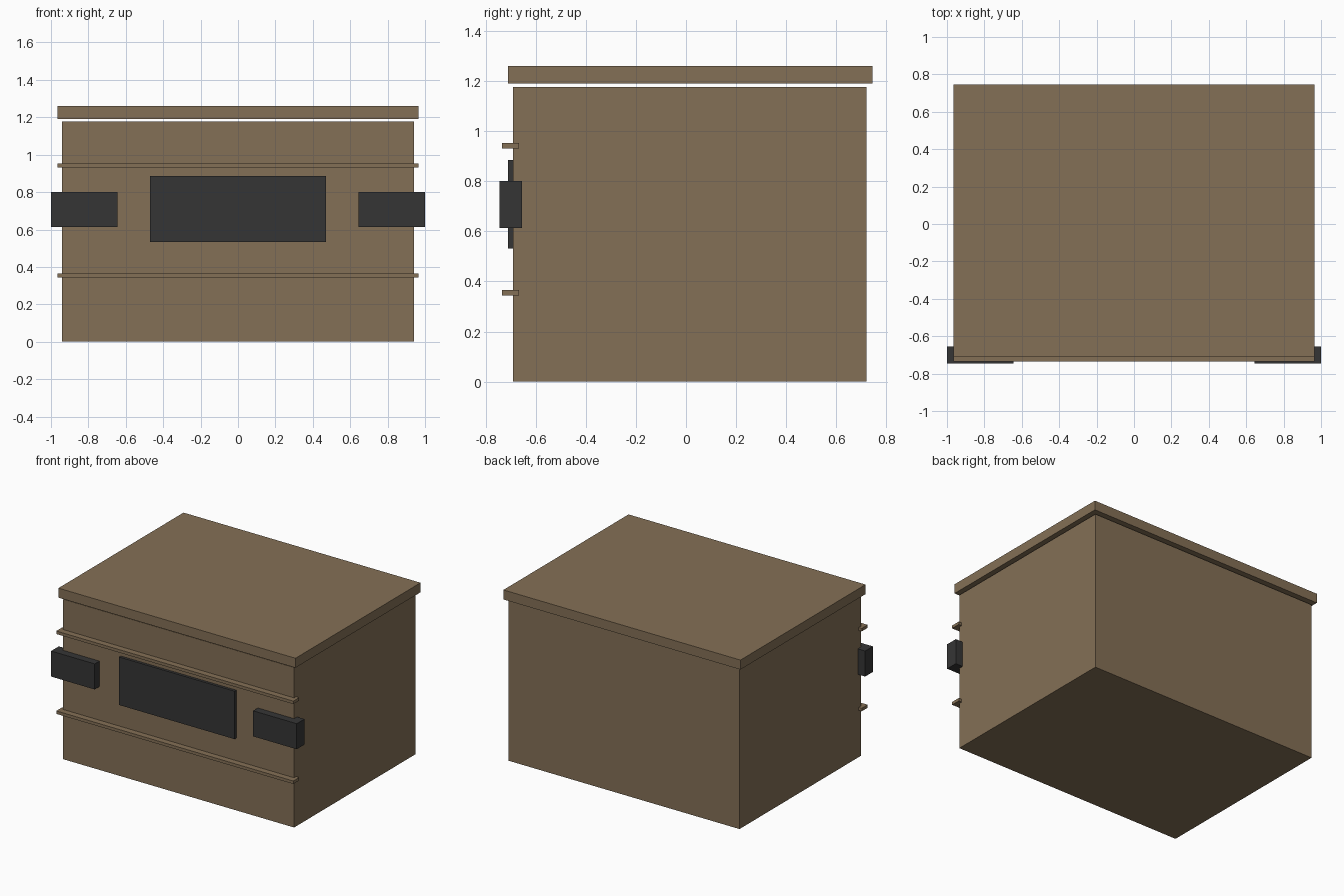
import bpy

cube = bpy.data.objects.get("Cube")
if cube:
    bpy.data.objects.remove(cube, do_unlink=True)


def make_material(name, rgb):
    mat = bpy.data.materials.new(name)
    mat.use_nodes = True
    color = (*rgb, 1.0)
    mat.diffuse_color = color
    mat.node_tree.nodes["Principled BSDF"].inputs["Base Color"].default_value = color
    return mat


brown = make_material("crate brown", (0.231, 0.162, 0.093))
dark = make_material("dark grey", (0.036, 0.036, 0.036))


def box(name, mat, x, y, z):
    """Add a box spanning the given (low, high) ranges."""
    spans = (x, y, z)
    bpy.ops.mesh.primitive_cube_add(size=1, location=[(a + b) / 2 for a, b in spans])
    obj = bpy.context.object
    obj.name = obj.data.name = name
    obj.scale = [b - a for a, b in spans]
    bpy.ops.object.transform_apply(location=False, rotation=False, scale=True)
    obj.data.materials.append(mat)
    return obj


# Crate body and the lid floating just above it
box("body", brown, (-0.94, 0.94), (-0.69, 0.72), (0, 1.177))
box("lid", brown, (-0.965, 0.965), (-0.71, 0.745), (1.19, 1.26))

# Thin ribs across the front
for name, z in (("lower_rib", 0.355), ("upper_rib", 0.943)):
    box(name, brown, (-0.965, 0.965), (-0.735, -0.666), (z - 0.011, z + 0.011))

# Front panel
box("front_panel", dark, (-0.47, 0.47), (-0.71, -0.675), (0.532, 0.885))

# Corner latches
for name, x in (("left_latch", (0.645, 1)), ("right_latch", (-1, -0.645))):
    box(name, dark, x, (-0.745, -0.655), (0.613, 0.801))
